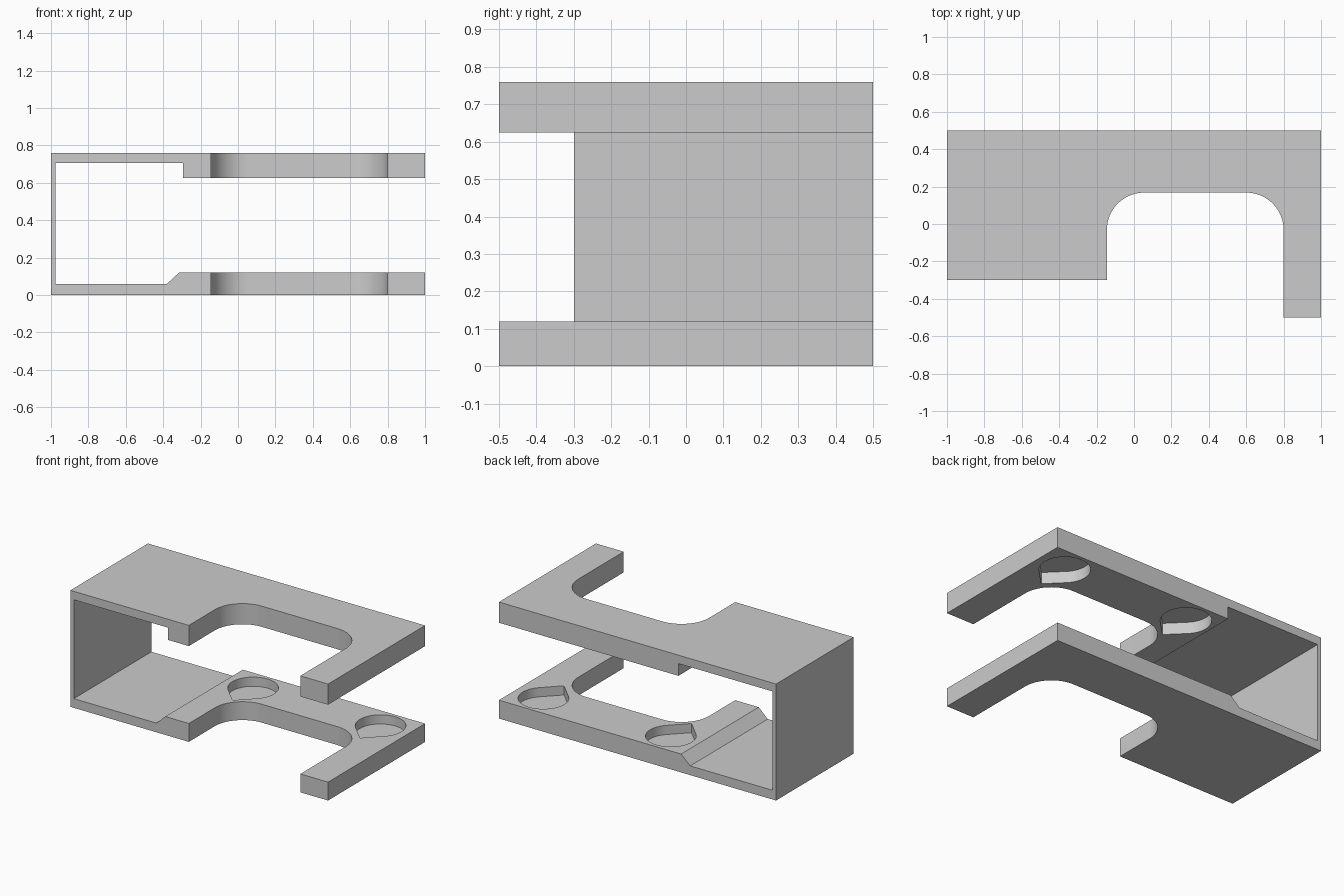
import bpy, bmesh
from math import cos, sin, radians

cube = bpy.data.objects.get("Cube")
if cube:
    bpy.data.objects.remove(cube, do_unlink=True)

grey = bpy.data.materials.new("light grey")
grey.use_nodes = True
colour = (0.6, 0.6, 0.6, 1)
grey.diffuse_color = colour
grey.node_tree.nodes["Principled BSDF"].inputs["Base Color"].default_value = colour


def prism(name, points, start, offset):
    """Extrude a closed outline of 3D points along an offset."""
    bm = bmesh.new()
    face = bm.faces.new([bm.verts.new(p) for p in points])
    new = bmesh.ops.extrude_face_region(bm, geom=[face])["geom"]
    moved = [g for g in new if isinstance(g, bmesh.types.BMVert)]
    bmesh.ops.translate(bm, verts=moved, vec=offset)
    bmesh.ops.translate(bm, verts=bm.verts, vec=start)
    bmesh.ops.recalc_face_normals(bm, faces=bm.faces)
    mesh = bpy.data.meshes.new(name)
    bm.to_mesh(mesh)
    bm.free()
    mesh.materials.append(grey)
    obj = bpy.data.objects.new(name, mesh)
    bpy.context.collection.objects.link(obj)
    return obj


def arc(cx, cy, r, a, b, steps):
    angles = [radians(a + (b - a) * i / steps) for i in range(steps + 1)]
    return [(cx + r * cos(t), cy + r * sin(t)) for t in angles]


# C-shaped bracket section, overlong so that the plan outline trims it
section = [(-1.1, 0), (1.1, 0), (1.1, 0.12), (-0.315, 0.12), (-0.38, 0.06),
           (-0.975, 0.06), (-0.975, 0.705), (-0.295, 0.705), (-0.295, 0.625),
           (1.1, 0.625), (1.1, 0.76), (-1.1, 0.76)]
bracket = prism("bracket", [(x, 0, z) for x, z in section], (0, -0.6, 0), (0, 1.2, 0))

# Plan outline with the rounded front notch
r = 0.2
left, right, back = -0.145, 0.8, 0.168
plan = [(-1, -0.3), (left, -0.3)]
plan += arc(left + r, back - r, r, 180, 90, 20)
plan += arc(right - r, back - r, r, 90, 0, 20)
plan += [(right, -0.5), (1, -0.5), (1, 0.5), (-1, 0.5)]
cutters = [(prism("plan_cutter", [(x, y, 0) for x, y in plan],
                  (0, 0, -0.1), (0, 0, 1)), 'INTERSECT')]

# Teardrop pockets sunk into the facing sides of both plates
radius = 0.15
teardrop = arc(0, 0, radius, -45, 225, 40) + [(0, -radius * 2 ** 0.5)]
for side, x in (("right", -0.12), ("left", 0.8)):
    pocket = prism(side + "_pocket_cutter", [(px, py, 0) for px, py in teardrop],
                   (x, 0.327, 0.06), (0, 0, 0.64))
    cutters.append((pocket, 'DIFFERENCE'))

# Apply the cuts, then drop the helpers
for cutter, operation in cutters:
    cutter.hide_render = True
    mod = bracket.modifiers.new(cutter.name, 'BOOLEAN')
    mod.object, mod.operation, mod.solver = cutter, operation, 'EXACT'
bpy.context.view_layer.objects.active = bracket
bracket.select_set(True)
for mod in list(bracket.modifiers):
    bpy.ops.object.modifier_apply(modifier=mod.name)
for cutter, operation in cutters:
    bpy.data.objects.remove(cutter, do_unlink=True)
bpy.ops.object.shade_smooth_by_angle(angle=radians(20))
